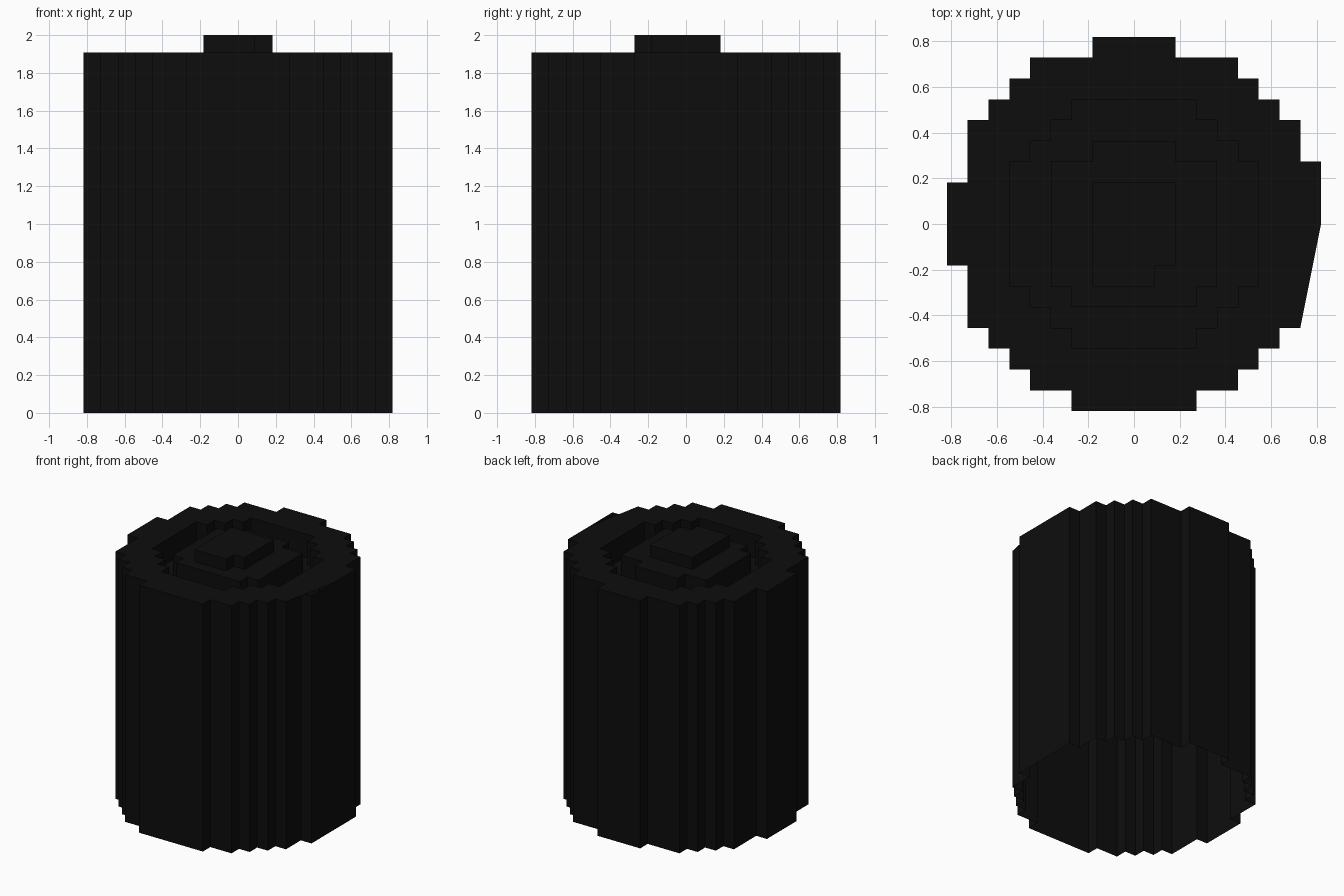
import bpy, bmesh

if "Cube" in bpy.data.objects:
    bpy.data.objects.remove(bpy.data.objects["Cube"])

U = 1 / 11  # size of one block

# Half-widths (left, right) per row of blocks, starting at the row's lower y
upper = {0: (9, 9), 1: (9, 9), 2: (8, 9), 3: (8, 8), 4: (8, 8),
         5: (7, 7), 6: (6, 6), 7: (5, 5), 8: (2, 2)}
outer = dict(upper)
outer.update({-1 - k: v for k, v in upper.items()})
outer[-9] = (3, 3)


def sym(widths):
    rows = {k: (w, w) for k, w in enumerate(widths)}
    rows.update({-1 - k: (w, w) for k, w in enumerate(widths)})
    return rows


groove = sym([6, 6, 6, 5, 4, 3])
plateau = sym([4, 4, 4, 2])
plateau[-4] = (3, 3)
knob = sym([2, 2])
knob[-3] = (2, 1)
layers = [(outer, 21), (groove, 19), (plateau, 21), (knob, 22)]


def height(i, j):
    h = 0
    for rows, level in layers:
        if j in rows and -rows[j][0] <= i < rows[j][1]:
            h = level
    return h


bm = bmesh.new()


def face(*pts):
    bm.faces.new([bm.verts.new((x * U, y * U, z * U)) for x, y, z in pts])


for i in range(-10, 10):
    for j in range(-10, 10):
        h = height(i, j)
        # top surfaces, leaving the right rim free for the slanted cap
        if h and not (i == 8 and j < 0):
            face((i, j, h), (i + 1, j, h), (i + 1, j + 1, h), (i, j + 1, h))
        # vertical walls towards the next block in x and y
        for a, b, n in (((i + 1, j), (i + 1, j + 1), height(i + 1, j)),
                        ((i + 1, j + 1), (i, j + 1), height(i, j + 1))):
            if n != h:
                face((*a, n), (*b, n), (*b, h), (*a, h))

# slanted cap on the right rim
face((8, -5, 21), (9, 0, 21), (8, 0, 21))

bmesh.ops.remove_doubles(bm, verts=bm.verts, dist=0.001)
bmesh.ops.dissolve_limit(bm, angle_limit=0.01, verts=bm.verts, edges=bm.edges)

mesh = bpy.data.meshes.new("blocky_drum")
bm.to_mesh(mesh)
bm.free()
drum = bpy.data.objects.new("blocky_drum", mesh)
bpy.context.collection.objects.link(drum)

mat = bpy.data.materials.new("black")
mat.diffuse_color = (0.004, 0.004, 0.004, 1)
mat.use_nodes = True
mat.node_tree.nodes["Principled BSDF"].inputs["Base Color"].default_value = mat.diffuse_color
mesh.materials.append(mat)
